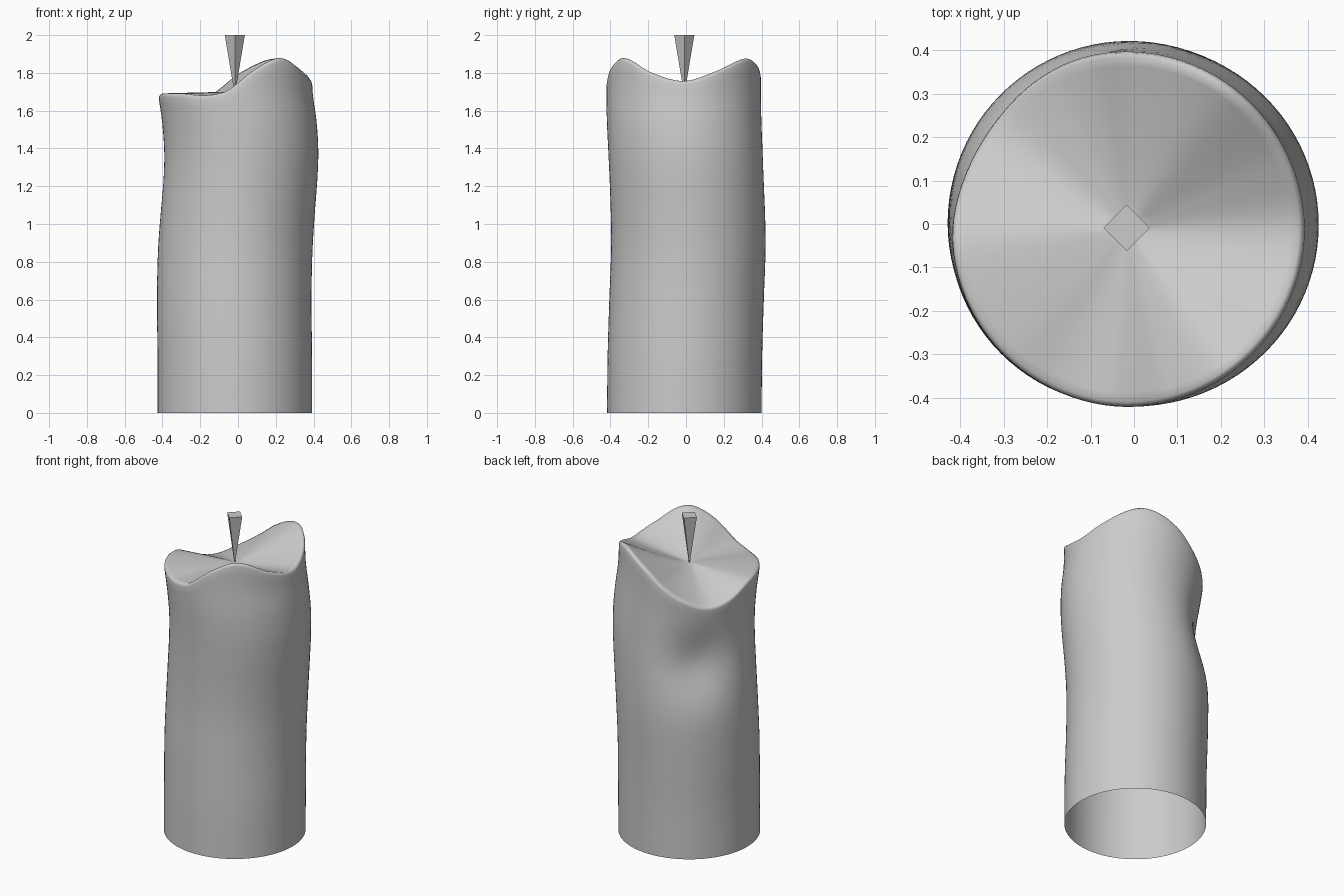
import bpy, bmesh, math

if "Cube" in bpy.data.objects:
    bpy.data.objects.remove(bpy.data.objects["Cube"])

CX, CY, R = -0.017, -0.009, 0.409
SEG, RINGS = 96, 40

# rim height by angle in degrees (melted, wavy edge)
RIM = [(0, 1.757), (22, 1.80), (45, 1.862), (57, 1.876), (70, 1.855), (88, 1.79),
       (103, 1.71), (120, 1.64), (142, 1.585), (160, 1.605), (180, 1.675), (193, 1.69),
       (225, 1.69), (245, 1.68), (262, 1.70), (272, 1.745), (285, 1.815),
       (303, 1.876), (315, 1.868), (335, 1.80)]
# sideways drift of the wax by height: z, dx, dy
SWAY = [(0, 0, 0), (0.3, 0, 0.003), (0.6, -0.003, 0.012), (0.85, 0.002, 0.021),
        (1.05, 0.014, 0.02), (1.25, 0.029, 0.013), (1.4, 0.033, 0.006),
        (1.55, 0.023, -0.001), (1.7, 0.003, -0.003), (1.9, -0.003, -0.003)]


def spline(pts, x):
    """Smooth interpolation through (x, y) points."""
    def slope(k):
        a, b = pts[max(k - 1, 0)], pts[min(k + 1, len(pts) - 1)]
        return (b[1] - a[1]) / (b[0] - a[0])
    x = min(max(x, pts[0][0]), pts[-1][0])
    i = max(k for k in range(len(pts) - 1) if pts[k][0] <= x)
    (x0, y0), (x1, y1) = pts[i], pts[i + 1]
    h = x1 - x0
    t = (x - x0) / h
    return ((2*t**3 - 3*t*t + 1) * y0 + (t**3 - 2*t*t + t) * h * slope(i)
            + (3*t*t - 2*t**3) * y1 + (t**3 - t*t) * h * slope(i + 1))


RIM_LOOP = [(a - 360, z) for a, z in RIM[-3:]] + RIM + [(a + 360, z) for a, z in RIM[:3]]
SWAY_X = [(z, x) for z, x, y in SWAY]
SWAY_Y = [(z, y) for z, x, y in SWAY]


def point(deg, r, z):
    """Place a wax point: ring position, drift and the dent on the back left."""
    dent = 0.06 * math.exp(-((deg - 137) / 27)**2 - ((z - 1.22) / 0.2)**2)
    rad = r * (R - dent)
    a = math.radians(deg)
    return (CX + spline(SWAY_X, z) + rad * math.cos(a),
            CY + spline(SWAY_Y, z) + rad * math.sin(a), z)


def make_object(name, bm):
    bmesh.ops.recalc_face_normals(bm, faces=bm.faces)
    mesh = bpy.data.meshes.new(name)
    bm.to_mesh(mesh)
    bm.free()
    obj = bpy.data.objects.new(name, mesh)
    bpy.context.collection.objects.link(obj)
    return obj


# candle body: open-bottomed wall, rounded rim, dished top
ZC = 1.70
TOP = [0.97, 0.92, 0.84, 0.74, 0.62, 0.5, 0.38, 0.26, 0.14]
degs = [360 * i / SEG for i in range(SEG)]
rim = [spline(RIM_LOOP, d) for d in degs]
bm = bmesh.new()
rings = []
for k in range(RINGS + 1):
    rings.append([bm.verts.new(point(d, 1, (h - 0.02) * k / RINGS)) for d, h in zip(degs, rim)])
rings.append([bm.verts.new(point(d, 0.993, h - 0.007)) for d, h in zip(degs, rim)])
for f in TOP:
    rings.append([bm.verts.new(point(d, f, ZC + (h - ZC) * (f / 0.97)**1.25))
                  for d, h in zip(degs, rim)])
for lo, hi in zip(rings, rings[1:]):
    for i in range(SEG):
        j = (i + 1) % SEG
        bm.faces.new((lo[i], lo[j], hi[j], hi[i]))
centre = bm.verts.new((CX, CY, ZC))
for i in range(SEG):
    bm.faces.new((rings[-1][i], rings[-1][(i + 1) % SEG], centre))
body = make_object("candle_body", bm)
for p in body.data.polygons:
    p.use_smooth = True

# wick: upside-down four-sided spike
bm = bmesh.new()
tip = bm.verts.new((CX, CY, 1.68))
top = [bm.verts.new((CX + 0.053 * math.cos(i * math.pi / 2),
                     CY + 0.053 * math.sin(i * math.pi / 2), 2.0)) for i in range(4)]
bm.faces.new(top)
for i in range(4):
    bm.faces.new((tip, top[(i + 1) % 4], top[i]))
make_object("wick", bm)
